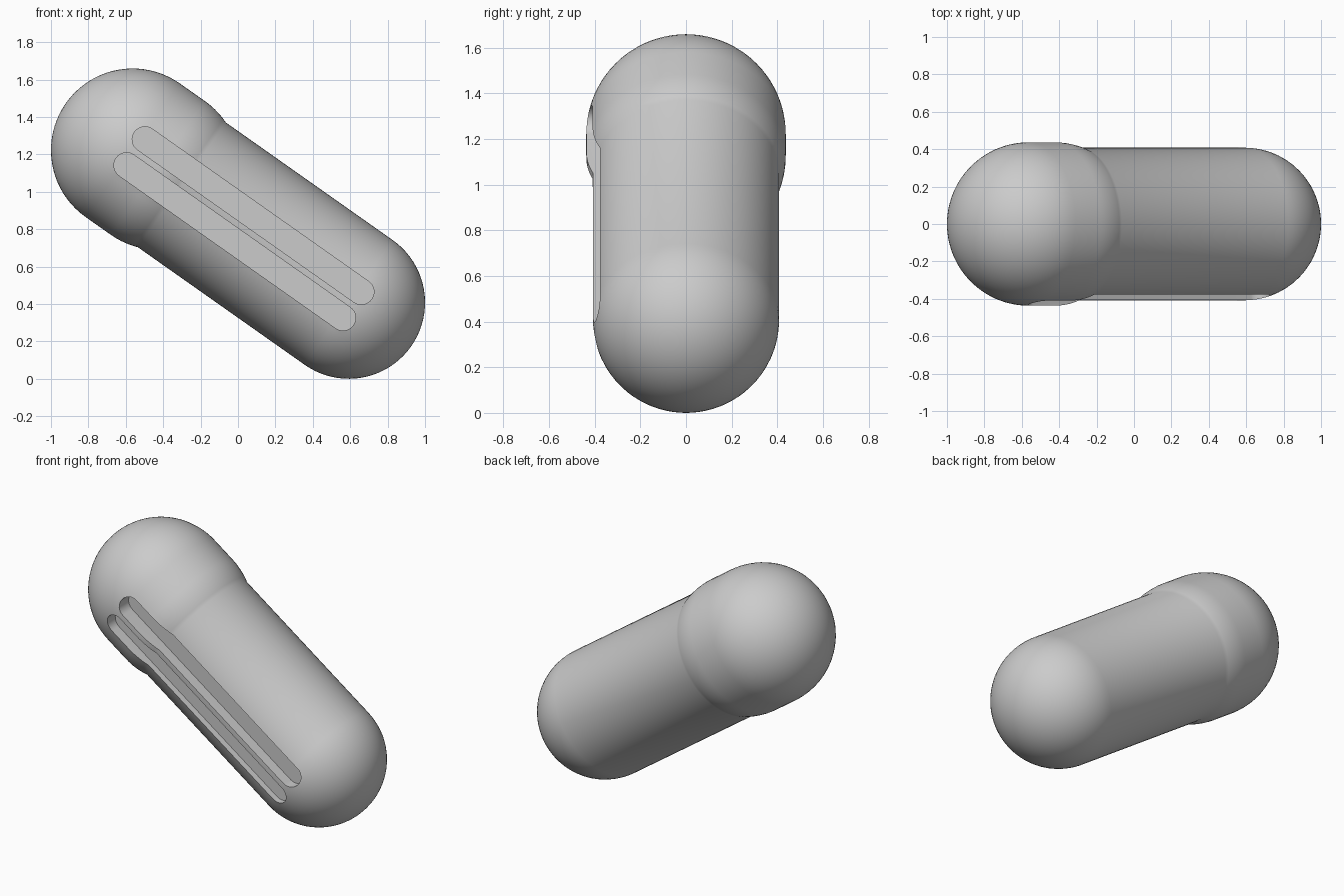
import bpy, bmesh
from math import sin, cos, pi, sqrt, atan2
from mathutils import Matrix, Vector

cube = bpy.data.objects.get("Cube")
if cube:
    bpy.data.objects.remove(cube, do_unlink=True)

# Main sizes: the wide head end and the narrower tail end
HEAD, TAIL = Vector((-0.563, 0, 1.222)), Vector((0.592, 0, 0.408))
HEAD_R, TAIL_R = 0.437, 0.408
COLLAR = 0.165            # straight part of the head
SLOT_OFFSET, SLOT_R = 0.085, 0.068
SLOT_FLOOR = -0.335

axis = TAIL - HEAD
length = axis.length
tilt = pi / 2 + atan2(-axis.z, axis.x)
placement = Matrix.Translation(HEAD) @ Matrix.Rotation(tilt, 4, 'Y')

grey = bpy.data.materials.new("plain_grey")
grey.use_nodes = True
colour = (0.6, 0.6, 0.6, 1)
grey.diffuse_color = colour
grey.node_tree.nodes["Principled BSDF"].inputs["Base Color"].default_value = colour


def make_object(name, bm):
    """Turn local geometry (z along the body) into a placed object."""
    bmesh.ops.recalc_face_normals(bm, faces=bm.faces)
    bm.transform(placement)
    mesh = bpy.data.meshes.new(name)
    bm.to_mesh(mesh)
    bm.free()
    mesh.materials.append(grey)
    obj = bpy.data.objects.new(name, mesh)
    bpy.context.collection.objects.link(obj)
    return obj


def arc(centre, radius, start, end, steps):
    """Profile points (distance from axis, height along axis)."""
    angles = [start + (end - start) * i / steps for i in range(steps + 1)]
    return [(radius * sin(a), centre - radius * cos(a)) for a in angles]


# Capsule body: round head, collar, shoulder, shaft, round tail
shoulder = pi / 2 + atan2(sqrt(HEAD_R**2 - TAIL_R**2), TAIL_R)
profile = (arc(0, HEAD_R, 0, pi / 2, 20)
           + arc(COLLAR, HEAD_R, pi / 2, shoulder, 7)
           + arc(length, TAIL_R, pi / 2, pi, 20))
bm = bmesh.new()
verts = [bm.verts.new((r, 0, z)) for r, z in profile]
edges = [bm.edges.new(pair) for pair in zip(verts, verts[1:])]
bmesh.ops.spin(bm, geom=verts + edges, cent=(0, 0, 0), axis=(0, 0, 1),
               angle=2 * pi, steps=72)
bmesh.ops.remove_doubles(bm, verts=bm.verts, dist=0.0005)
body = make_object("capsule_body", bm)

# Two long round-ended slots in the front
bm = bmesh.new()
for side in (-1, 1):
    outline = []
    for centre, start in ((1.435, 0), (0.02, pi)):
        for i in range(17):
            a = start + pi * i / 16
            outline.append((side * SLOT_OFFSET + SLOT_R * cos(a),
                            SLOT_FLOOR, centre + SLOT_R * sin(a)))
    face = bm.faces.new([bm.verts.new(p) for p in outline])
    extruded = bmesh.ops.extrude_face_region(bm, geom=[face])["geom"]
    tops = [v for v in extruded if isinstance(v, bmesh.types.BMVert)]
    bmesh.ops.translate(bm, verts=tops, vec=(0, -0.3, 0))
cutter = make_object("slot_cutter", bm)
cutter.hide_render = True

cut = body.modifiers.new("slots", 'BOOLEAN')
cut.operation = 'DIFFERENCE'
cut.solver = 'EXACT'
cut.object = cutter

bpy.ops.object.select_all(action='DESELECT')
body.select_set(True)
bpy.context.view_layer.objects.active = body
bpy.ops.object.modifier_apply(modifier=cut.name)
bpy.data.objects.remove(cutter, do_unlink=True)
bpy.ops.object.shade_smooth_by_angle(angle=pi / 6)
